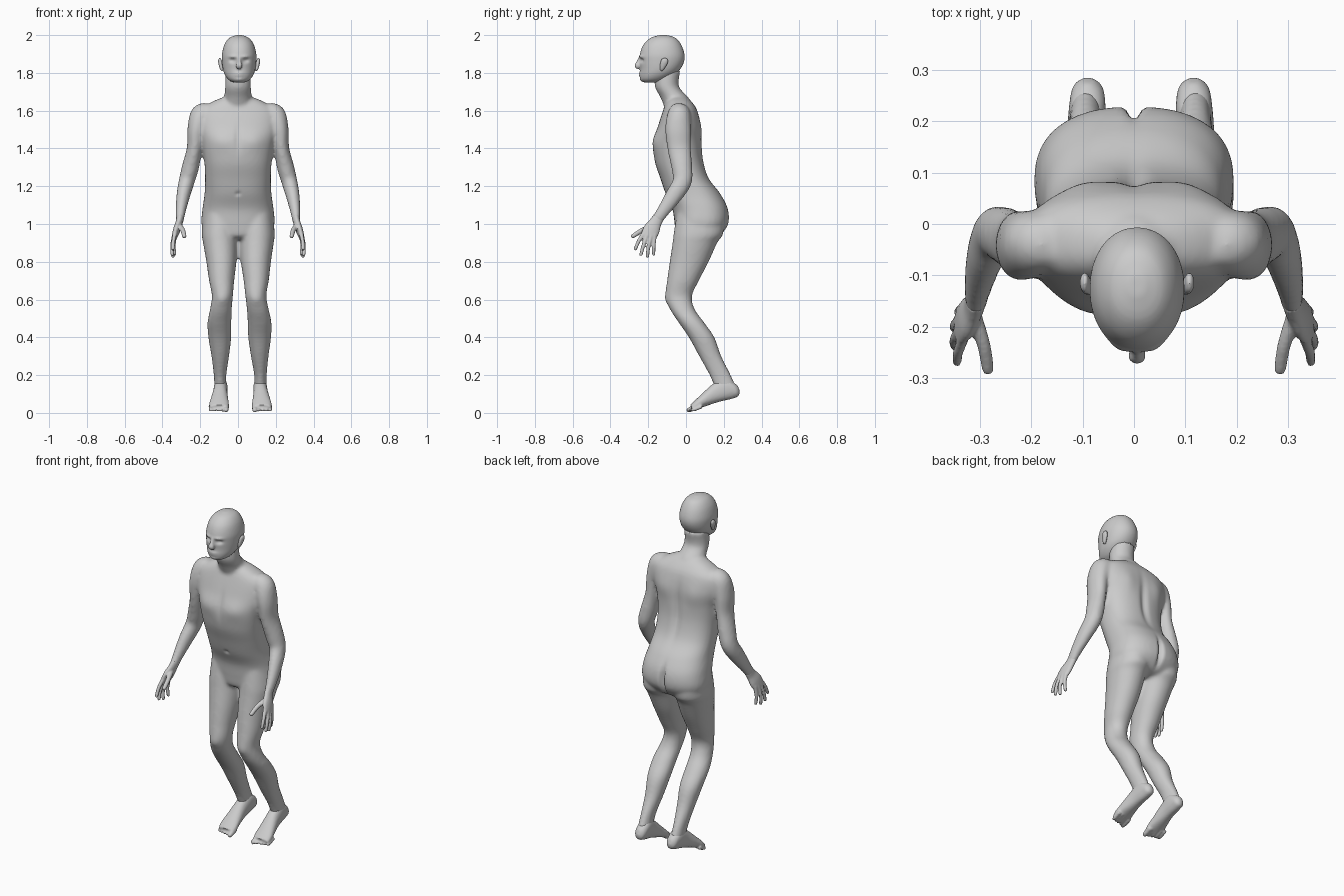
import bpy, bmesh, math
from mathutils import Vector


def spline(rows, steps=5):
    """Catmull-Rom interpolation of section rows."""
    out = []
    for i in range(len(rows) - 1):
        p0, p1 = rows[max(i - 1, 0)], rows[i]
        p2, p3 = rows[i + 1], rows[min(i + 2, len(rows) - 1)]
        for k in range(steps):
            t = k / steps
            out.append([0.5 * (2 * b + (c - a) * t + (2 * a - 5 * b + 4 * c - d) * t * t
                               + (3 * b - a - 3 * c + d) * t ** 3)
                        for a, b, c, d in zip(p0, p1, p2, p3)])
    return out + [list(rows[-1])]


def loft(bm, rows, axis=None, n=32, power=2.0):
    """Skin closed rings; each row is x, y, z, half-size across x, half-size the other way."""
    rows = spline(rows)
    rings = []
    for i, (x, y, z, a, b) in enumerate(rows):
        q, p = rows[min(i + 1, len(rows) - 1)], rows[max(i - 1, 0)]
        t = Vector(axis) if axis else Vector(q[:3]) - Vector(p[:3])
        t.normalize()
        u = Vector((1, 0, 0))
        u = (u - t * u.dot(t)).normalized()
        v = t.cross(u)
        ring = []
        for k in range(n):
            c, s = math.cos(math.tau * k / n), math.sin(math.tau * k / n)
            c = math.copysign(abs(c) ** (2 / power), c)
            s = math.copysign(abs(s) ** (2 / power), s)
            ring.append(bm.verts.new(Vector((x, y, z)) + u * (a * c) + v * (b * s)))
        rings.append(ring)
    for r, q in zip(rings, rings[1:]):
        for k in range(n):
            bm.faces.new((r[k], r[(k + 1) % n], q[(k + 1) % n], q[k]))
    bm.faces.new(rings[0])
    bm.faces.new(rings[-1])


def finger(bm, points, r):
    """Tapered digit with a rounded tip."""
    rows = [(*p, r * (1 - 0.12 * i), r * (1 - 0.12 * i)) for i, p in enumerate(points)]
    d = (Vector(points[-1]) - Vector(points[-2])).normalized()
    rows.append((*(Vector(points[-1]) + d * r * 0.6), r * 0.4, r * 0.4))
    loft(bm, rows, n=12)


def fuse(bm, name, voxel, smooth, dents=()):
    """Blend overlapping lofts into one skin, then press soft dents and bumps into it."""
    bmesh.ops.recalc_face_normals(bm, faces=bm.faces)
    mesh = bpy.data.meshes.new(name)
    bm.to_mesh(mesh)
    bm.free()
    ob = bpy.data.objects.new(name, mesh)
    bpy.context.collection.objects.link(ob)
    m = ob.modifiers.new("skin", 'REMESH')
    m.mode, m.voxel_size = 'VOXEL', voxel
    s = ob.modifiers.new("relax", 'SMOOTH')
    s.factor, s.iterations = 0.5, smooth
    dg = bpy.context.evaluated_depsgraph_get()
    ob.data = bpy.data.meshes.new_from_object(ob.evaluated_get(dg))
    ob.modifiers.clear()
    for v in ob.data.vertices:
        co = v.co.copy()
        for c, r, dy in dents:
            q = sum(((co[i] - c[i]) / r[i]) ** 2 for i in range(3))
            if q < 9:
                v.co.y += dy * math.exp(-q)
    for p in ob.data.polygons:
        p.use_smooth = True
    return ob


def lean(z):
    return 0.014 * max(0, 1.05 - z)


# Torso and neck: z, front y, back y, half width
bm = bmesh.new()
torso = [(1.675, -.085, .0, .07), (1.645, -.105, .032, .14), (1.60, -.122, .06, .205),
         (1.52, -.148, .078, .215), (1.43, -.174, .083, .192), (1.33, -.165, .093, .178),
         (1.24, -.135, .122, .174), (1.16, -.108, .182, .177), (1.08, -.072, .222, .188),
         (1.0, -.06, .224, .193), (.94, -.05, .18, .165), (.92, -.02, .13, .09)]
neck = [(1.81, -.165, -.03, .066), (1.73, -.165, -.038, .068), (1.67, -.135, .012, .073),
        (1.61, -.11, .045, .085)]
for part, pw in ((torso, 2.4), (neck, 2)):
    loft(bm, [(0, (f + b) / 2, z, w, (b - f) / 2) for z, f, b, w in part], (0, 0, 1), 48, pw)

# Legs: z, inner x, outer x, front y, back y
leg = [(1.05, .005, .185, -.05, .2), (.95, .004, .193, -.065, .197), (.9, .006, .187, -.071, .165),
       (.8, .012, .171, -.086, .12), (.7, .025, .158, -.1, .068), (.62, .033, .144, -.108, .032),
       (.55, .04, .155, -.085, .045), (.48, .043, .169, -.04, .095), (.4, .045, .166, .015, .15),
       (.3, .058, .151, .07, .187), (.2, .074, .14, .125, .237), (.13, .074, .138, .155, .268)]
# Arms: centre x, y, z, half sizes
arm = [(.15, -.03, 1.605, .04, .05), (.19, -.037, 1.575, .062, .062), (.22, -.042, 1.50, .048, .068),
       (.23, -.036, 1.40, .041, .062), (.252, -.022, 1.30, .045, .055), (.272, -.02, 1.225, .042, .05),
       (.29, -.065, 1.15, .036, .045), (.303, -.12, 1.07, .027, .034), (.308, -.158, 1.015, .02, .029)]
for s in (-1, 1):
    loft(bm, [(s * (i + o) / 2 + lean(z), (f + b) / 2, z, (o - i) / 2, (b - f) / 2)
              for z, i, o, f, b in leg], (0, 0, 1), 32, 2.1)
    loft(bm, [(s * x, *rest) for x, *rest in arm])
body_dents = [((0, .085, 1.38), (.02, .06, .14), -.014),    # spine
              ((0, .22, 1.03), (.012, .06, .07), -.03),     # cleft
              ((0, -.17, 1.45), (.015, .05, .07), .008),    # breastbone
              ((0, -.115, 1.16), (.01, .04, .01), .01)]     # navel
for s in (-1, 1):
    body_dents += [((s * .09, -.17, 1.44), (.06, .05, .05), -.008),
                   ((s * .1, .08, 1.5), (.05, .05, .07), .008),
                   ((s * .09 + .005, -.1, .6), (.03, .04, .03), -.006)]
fuse(bm, "body", .010, 5, body_dents)

# Feet, heels raised and weight on the toes
for s, side in ((-1, "right"), (1, "left")):
    bm = bmesh.new()
    foot = [(.103, .279, .13, .012, .016), (.103, .262, .126, .03, .04), (.104, .22, .13, .036, .06),
            (.107, .16, .106, .038, .05), (.111, .10, .071, .046, .035), (.113, .06, .046, .052, .025),
            (.113, .03, .027, .048, .017)]
    loft(bm, [(s * x + .013, y, z, a, b) for x, y, z, a, b in foot], (0, -.27, -.11), 32, 2.2)
    for i in range(5):
        x, y = .076 + .0205 * i, .013 + .0055 * i
        r = .0165 if i == 0 else .0115
        finger(bm, [(s * x + .013, y + .05, .036), (s * x + .013, y + .02, .022),
                    (s * x + .013, y, .015)], r)
    fuse(bm, side + "_foot", .006, 2)

# Hands: palm, four fingers, thumb
digits = [[(.332, -.222, .955), (.342, -.25, .91), (.344, -.268, .868)],
          [(.338, -.205, .945), (.349, -.226, .885), (.348, -.238, .838)],
          [(.338, -.185, .94), (.349, -.199, .875), (.344, -.204, .828)],
          [(.333, -.165, .945), (.34, -.171, .885), (.335, -.171, .84)],
          [(.31, -.18, .99), (.292, -.235, .965), (.284, -.282, .935)]]
palm = [(.306, -.145, 1.035, .02, .03), (.312, -.163, 1.005, .019, .034),
        (.324, -.182, .97, .019, .044), (.336, -.198, .935, .014, .042), (.339, -.201, .925, .008, .035)]
for s, side in ((-1, "right"), (1, "left")):
    bm = bmesh.new()
    loft(bm, [(s * x, *rest) for x, *rest in palm], n=24)
    for i, d in enumerate(digits):
        finger(bm, [(s * x, y, z) for x, y, z in d], .015 if i == 4 else .0115)
    fuse(bm, side + "_hand", .005, 2)

# Head: z, front y, back y, half width
bm = bmesh.new()
C = .006
head = [(2.0, -.14, -.1, .015), (1.985, -.188, -.055, .052), (1.95, -.225, -.026, .078),
        (1.90, -.244, -.008, .091), (1.86, -.245, -.01, .091), (1.82, -.242, -.03, .086),
        (1.79, -.243, -.06, .076), (1.765, -.24, -.1, .058), (1.75, -.225, -.14, .035)]
loft(bm, [(C, (f + b) / 2, z, w, (b - f) / 2) for z, f, b, w in head], (0, 0, 1), 48, 2.1)
# Nose
loft(bm, [(C, -.238, 1.885, .009, .009), (C, -.25, 1.86, .01, .012), (C, -.258, 1.838, .018, .014),
          (C, -.25, 1.826, .014, .01)], n=16)
face = [((C, -.245, 1.793), (.026, .03, .012), -.008),     # lips
        ((C, -.25, 1.793), (.024, .03, .003), .005),       # mouth line
        ((C, -.24, 1.762), (.022, .03, .012), -.005)]      # chin
for s in (-1, 1):
    face += [((C + s * .034, -.235, 1.866), (.018, .03, .011), .012),
             ((C + s * .034, -.235, 1.886), (.024, .03, .008), -.007)]
fuse(bm, "head", .006, 3, face)

# Ears
for s, side in ((-1, "right"), (1, "left")):
    bm = bmesh.new()
    ear = [(.088, -.132, 1.812, .005, .006), (.093, -.127, 1.823, .009, .012),
           (.099, -.118, 1.85, .011, .019), (.102, -.112, 1.868, .009, .018),
           (.1, -.11, 1.879, .004, .008)]
    loft(bm, [(C + s * x, *rest) for x, *rest in ear], n=16)
    fuse(bm, side + "_ear", .004, 2)
